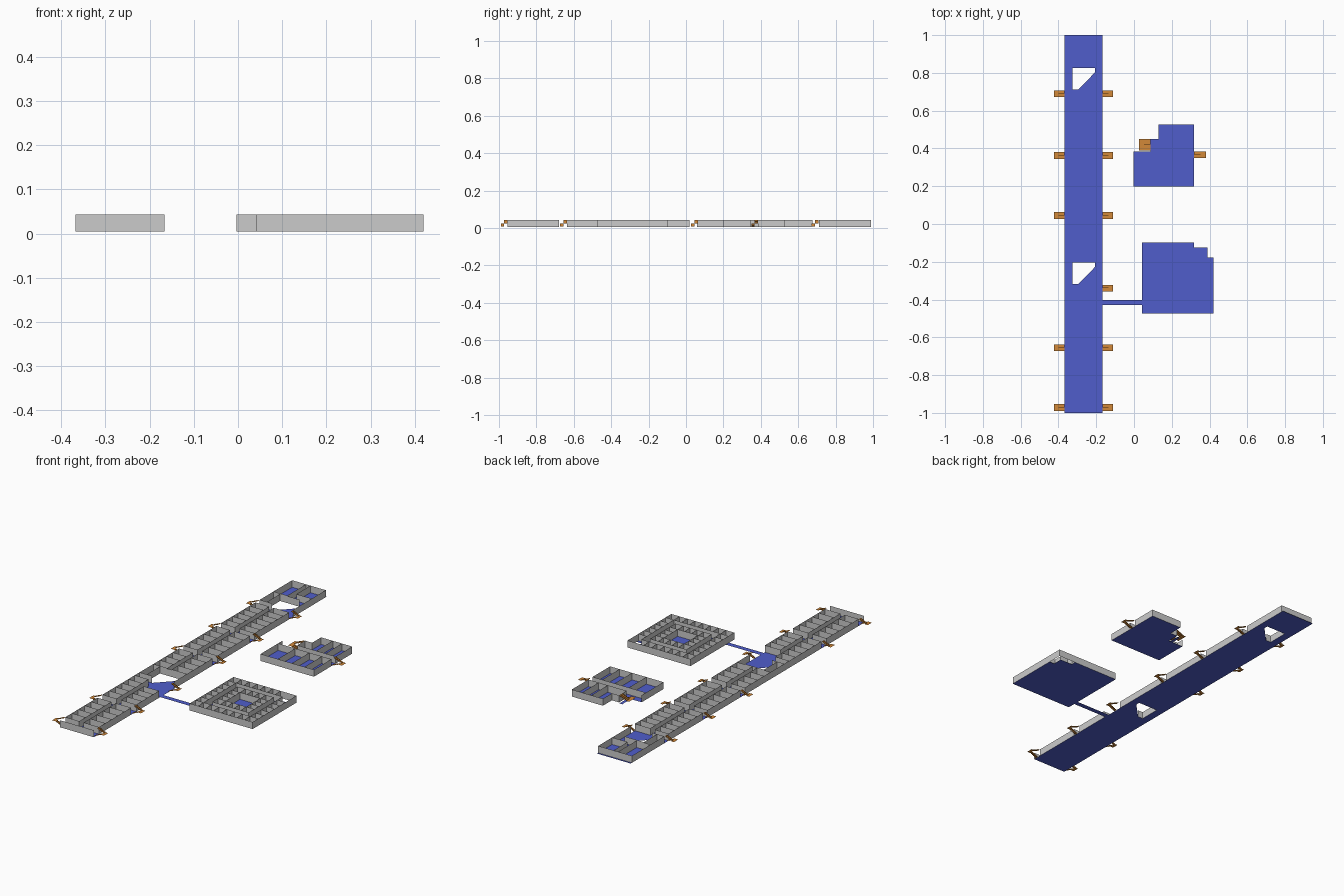
import bpy, bmesh

if "Cube" in bpy.data.objects:
    bpy.data.objects.remove(bpy.data.objects["Cube"])

FLOOR, TOP = 0.005, 0.043


def material(name, color):
    m = bpy.data.materials.new(name)
    m.diffuse_color = color
    m.use_nodes = True
    m.node_tree.nodes["Principled BSDF"].inputs["Base Color"].default_value = m.diffuse_color
    return m


BLUE = material("blue_floor", (0.08, 0.11, 0.60, 1))
ORANGE = material("orange_stairs", (0.65, 0.25, 0.04, 1))


def build(name, faces, mat=None):
    bm = bmesh.new()
    for f in faces:
        bm.faces.new([bm.verts.new(p) for p in f])
    bmesh.ops.remove_doubles(bm, verts=bm.verts, dist=1e-5)
    me = bpy.data.meshes.new(name)
    bm.to_mesh(me)
    bm.free()
    ob = bpy.data.objects.new(name, me)
    bpy.context.collection.objects.link(ob)
    if mat:
        me.materials.append(mat)
    return ob


def walls(name, segments):
    # Thin upright panels along plan segments
    return build(name, [[(a, b, FLOOR), (c, d, FLOOR), (c, d, TOP), (a, b, TOP)]
                        for a, b, c, d in segments])


def floor(name, polys, z=FLOOR):
    return build(name, [[(x, y, z) for x, y in p] for p in polys], BLUE)


def rect(x0, y0, x1, y1):
    return [(x0, y0), (x1, y0), (x1, y1), (x0, y1)]


def path(pts):
    return [(*a, *b) for a, b in zip(pts, pts[1:])]


def ticks(a, b, n):
    return [a + (b - a) * i / n for i in range(n + 1)]


def stairs(name, x, y, side, length=0.055, width=0.036):
    # Two flights of open treads and risers turning at an outer landing
    n, z0 = 5, FLOOR + 0.002
    rise, run = (TOP - 0.001 - z0) / (2 * n), length * 0.72 / n
    faces = []
    for flight in range(2):
        ya = y - width / 2 + flight * width / 2
        yb = ya + width / 2
        for i in range(n):
            z = z0 + (flight * n + i) * rise
            k = i if flight == 0 else n - i
            xa = x + side * run * k
            xb = xa + side * run * (1 if flight == 0 else -1)
            faces.append([(xa, ya, z), (xa, yb, z), (xa, yb, z + rise), (xa, ya, z + rise)])
            faces.append([(xa, ya, z + rise), (xb, ya, z + rise), (xb, yb, z + rise), (xa, yb, z + rise)])
    xa, xb, zl = x + side * run * n, x + side * length, z0 + n * rise
    faces.append([(px, py, zl) for px, py in rect(xa, y - width / 2, xb, y + width / 2)])
    build(name, faces, ORANGE)


# Long block: floor with two cut-corner light wells
L, R, CL, CR = -0.368, -0.166, -0.285, -0.258
HL, HR = -0.325, -0.207
polys, prev = [], -1.0
for top in (-0.205, 0.825):
    bot = top - 0.113
    polys += [rect(L, prev, R, bot), rect(L, bot, HL, top), rect(HR, bot, R, top),
              [(HL + 0.03, bot), (HR, bot), (HR, top - 0.023)]]
    prev = top
polys.append(rect(L, prev, R, 1.0))
floor("long_block_floor", polys)

# Long block: rooms on both sides of the central corridor
segs = []
sections = [(-0.955, -0.68, 5), (-0.635, -0.36, 5), (0.02, -0.2, 4),
            (0.06, 0.34, 5), (0.38, 0.675, 6)]
for a, b, n in sections:
    for out, cor in ((L, CL), (R, CR)):
        lobby = a == -0.635 and out == R
        a2, b2, n2 = (a, -0.44, 4) if lobby else (a, b, n)
        segs += [(out, a2, out, b2), (cor, a2, cor, b2)]
        segs += [(out, y, cor, y) for y in ticks(a2, b2, n2)]
walls("long_block_room_walls", segs)

# Long block: end rooms, well surrounds and end walls
E = 0.99
segs = [(L, -1, R, -1), (L, E, R, E), (CL, E, CL, 0.83), (L, 0.83, CL, 0.83),
        (CR, E, CR, 0.87), (CR, 0.87, R, 0.87), (L, 0.71, L, E), (R, 0.71, R, E),
        (L, -0.36, L, -0.2), (R, -0.31, R, -0.2)]
for top in (0.825, -0.205):
    segs += path([(HR, top), (HL, top), (HL, top - 0.113), (HL + 0.03, top - 0.113)])
    segs.append((L, top - 0.113, HL, top - 0.113))
walls("long_block_end_walls", segs)

# Link bridge to the square block
floor("link_bridge", [rect(R, -0.43, 0.042, -0.402)])

# Stepped block: floor, then walls either side of its corridor
floor("stepped_block_floor", [rect(-0.003, 0.198, 0.317, 0.385), rect(0.13, 0.385, 0.317, 0.527),
                              rect(0.087, 0.385, 0.13, 0.45)])
segs = path([(-0.003, 0.385), (-0.003, 0.198), (0.317, 0.198), (0.317, 0.348), (-0.003, 0.348)])
segs += path([(0.087, 0.385), (0.087, 0.45), (0.13, 0.45), (0.13, 0.527), (0.317, 0.527),
              (0.317, 0.385), (0.087, 0.385)])
segs += [(x, 0.198, x, 0.348) for x in (0.10, 0.185, 0.26)]
segs += [(x, 0.385, x, 0.527) for x in (0.20, 0.255)]
walls("stepped_block_walls", segs)
stairs("stepped_block_east_stairs", 0.317, 0.367, 1, 0.063)
stairs("stepped_block_corner_stairs", 0.087, 0.42, -1, 0.06, 0.06)
floor("corner_stair_base", [rect(0.068, 0.39, 0.085, 0.45)], 0.0)

# Square block: floor with an open notch at one corner
X0, X1, Y0, Y1 = 0.042, 0.42, -0.474, -0.098
floor("square_block_floor", [rect(X0, Y0, X1, -0.177), rect(X0, -0.177, 0.39, -0.124),
                             rect(X0, -0.124, 0.317, Y1)])


def ring(d):
    a, b, c, e = X0 + d, Y0 + d, X1 - d, Y1 - d
    return path([(a, b), (c, b), (c, e), (a, e), (a, b)])


def cells(d, w, n):
    # Partition walls between ring at inset d and ring at inset d + w
    s = []
    for i, x in enumerate(ticks(X0 + d + w, X1 - d - w, n)):
        s.append((x, Y0 + d, x, Y0 + d + w))
        if not (d == 0 and x > 0.33):
            s.append((x, Y1 - d, x, Y1 - d - w))
    for y in ticks(Y0 + d + w, Y1 - d - w, n):
        s.append((X0 + d, y, X0 + d + w, y))
        if not (d == 0 and y > -0.17):
            s.append((X1 - d, y, X1 - d - w, y))
    return s


# Square block: two concentric rings of rooms round a court
walls("square_block_ring_walls", ring(0) + ring(0.049) + ring(0.08) + ring(0.128))
walls("square_block_outer_partitions", cells(0, 0.049, 6))
walls("square_block_inner_partitions", cells(0.08, 0.048, 3))

# Long block stair towers
for i, y in enumerate((-0.972, -0.655, -0.34, 0.045, 0.362, 0.69)):
    stairs(f"east_stairs_{i}", R, y, 1)
    if i != 2:
        stairs(f"west_stairs_{i}", L, y, -1)
